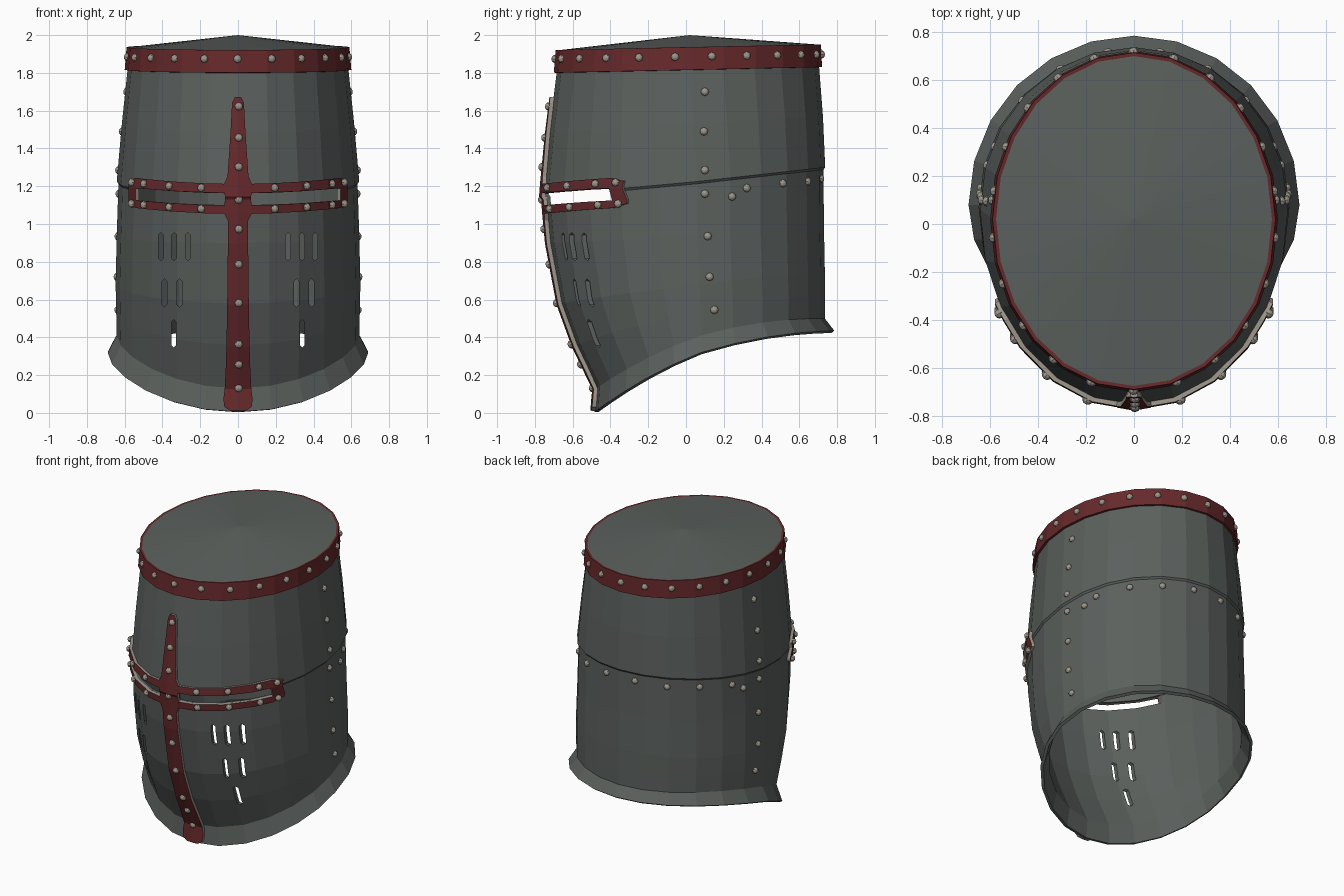
import bpy, bmesh
from math import sin, cos, radians
from mathutils import Vector, Matrix
from mathutils.bvhtree import BVHTree

if "Cube" in bpy.data.objects:
    bpy.data.objects.remove(bpy.data.objects["Cube"])


def material(name, rgb):
    m = bpy.data.materials.new(name)
    m.use_nodes = True
    m.diffuse_color = (*rgb, 1)
    m.node_tree.nodes["Principled BSDF"].inputs["Base Color"].default_value = (*rgb, 1)
    return m


steel = material("dark steel", (0.105, 0.118, 0.11))
red = material("dark red", (0.135, 0.022, 0.024))
pale = material("pale metal", (0.34, 0.31, 0.26))


def make_object(name, bm, *mats):
    mesh = bpy.data.meshes.new(name)
    bm.to_mesh(mesh)
    obj = bpy.data.objects.new(name, mesh)
    bpy.context.collection.objects.link(obj)
    for m in mats:
        mesh.materials.append(m)
    return obj


def solidify(obj, thickness, offset, rim=0):
    mod = obj.modifiers.new("thickness", "SOLIDIFY")
    mod.thickness, mod.offset, mod.material_offset_rim = thickness, offset, rim


def bake(obj):
    bpy.context.view_layer.update()
    graph = bpy.context.evaluated_depsgraph_get()
    mesh = bpy.data.meshes.new_from_object(obj.evaluated_get(graph))
    obj.modifiers.clear()
    obj.data = mesh


# Helmet cross-sections: half width, front y, back y, centre y, then z at front, side, back
SIDES = 24
RINGS = [
    (.575, -.675, .70, .02, 1.92, 1.935, 1.95),
    (.585, -.685, .705, .02, 1.80, 1.815, 1.83),
    (.615, -.725, .725, .04, 1.48, 1.53, 1.57),
    (.642, -.757, .737, .06, 1.15, 1.225, 1.30),
    (.633, -.747, .728, .06, 1.138, 1.213, 1.288),
    (.642, -.725, .73, .06, .90, .94, 1.0),
    (.648, -.665, .735, .07, .58, .68, .75),
    (.645, -.585, .735, .08, .36, .54, .62),
    (.642, -.475, .735, .08, .13, .41, .50),
    (.69, -.485, .785, .08, .005, .32, .435),
]


def ring_points(rx, front, back, mid, zf, zs, zb):
    for i in range(SIDES):
        a = radians(360 * i / SIDES)
        c = -cos(a)
        y = mid + c * (back - mid if c > 0 else mid - front)
        yield rx * sin(a), y, zs + (zb - zf) / 2 * c + ((zf + zb) / 2 - zs) * c * c


def loft(bm, rings):
    loops = [[bm.verts.new(p) for p in ring_points(*r)] for r in rings]
    for up, low in zip(loops, loops[1:]):
        for j in range(SIDES):
            k = (j + 1) % SIDES
            bm.faces.new((low[j], low[k], up[k], up[j]))
    return loops


# Shell with a shallow conical lid
bm = bmesh.new()
loops = loft(bm, RINGS)
apex = bm.verts.new((0, .02, 2))
for j in range(SIDES):
    bm.faces.new((apex, loops[0][j], loops[0][(j + 1) % SIDES]))
bm.normal_update()
surface = BVHTree.FromBMesh(bm)
shell = make_object("helmet_shell", bm, steel)
solidify(shell, .02, -1)


def cast(origin, direction):
    hit, normal, *_ = surface.ray_cast(Vector(origin), Vector(direction).normalized())
    return hit, normal


def on_front(x, z):
    return cast((x, 0, z), (0, -1, 0))


# Eye slit and its frame heights: lower outer, lower inner, upper inner, upper outer
def frame_heights(x):
    t = (x / .57) ** 2
    return 1.055 + .035 * t, 1.10 + .03 * t, 1.162 + .032 * t, 1.21 + .038 * t


def cut_prism(bm, outline):
    near, far = [[bm.verts.new((x, y, z)) for x, z in outline] for y in (-1, -.1)]
    bm.faces.new(near)
    bm.faces.new(far[::-1])
    for i in range(len(outline)):
        k = (i + 1) % len(outline)
        bm.faces.new((near[i], far[i], far[k], near[k]))


# Openings: eye slits and breathing slots
BREATHS = [(.265, .88), (.338, .88), (.408, .88), (.31, .635), (.39, .635), (.34, .42)]
bm = bmesh.new()
for s in (-1, 1):
    xs = (.058, .2, .33, .465, .525)
    lower = [(s * x, frame_heights(x)[1]) for x in xs]
    upper = [(s * x, frame_heights(x)[2]) for x in xs]
    cut_prism(bm, lower + upper[::-1])
    for x, z in BREATHS:
        w, h = .013, .075
        half = [(-w, -h + w), (0, -h), (w, -h + w), (w, h - w), (0, h), (-w, h - w)]
        cut_prism(bm, [(s * x + dx, z + dz) for dx, dz in half])
bmesh.ops.recalc_face_normals(bm, faces=bm.faces)
cutter = make_object("opening_cutter", bm)
cutter.hide_render = True
mod = shell.modifiers.new("openings", "BOOLEAN")
mod.operation, mod.solver, mod.object = "DIFFERENCE", "EXACT", cutter
bake(shell)
bpy.data.objects.remove(cutter)

# Red band round the top
bm = bmesh.new()
loft(bm, RINGS[:2])
band = make_object("top_band", bm, red)
solidify(band, .015, 1)
bake(band)


def plate(bm, rows, keep=lambda i, j: True):
    grid = [[bm.verts.new(on_front(x, z)[0]) for x, z in row] for row in rows]
    for i, (a, b) in enumerate(zip(grid, grid[1:])):
        for j in range(len(a) - 1):
            if keep(i, j):
                bm.faces.new((a[j], a[j + 1], b[j + 1], b[j]))
    bmesh.ops.delete(bm, geom=[v for v in bm.verts if not v.link_faces], context="VERTS")


# Upright of the cross: height and half width
UPRIGHT = [(.01, .04), (.03, .07), (.07, .075), (.13, .068), (.25, .062), (.36, .058), (.58, .054),
           (.9, .05), (1.02, .05), (1.06, .07), (1.138, .066), (1.15, .066), (1.21, .07),
           (1.25, .052), (1.48, .036), (1.64, .028), (1.67, .012)]
bm = bmesh.new()
plate(bm, [[(-w, z), (0, z), (w, z)] for z, w in UPRIGHT])
upright = make_object("cross_upright", bm, red, pale)
solidify(upright, .022, 1, 1)
bake(upright)

# Arms of the cross, framing the eye slits
xs = (.04, .168, .325, .46, .525, .562)
for s, side in ((-1, "right"), (1, "left")):
    columns = []
    for x in xs:
        zs = list(frame_heights(x))
        if x == xs[-1]:
            zs[0] += .02
            zs[3] -= .02
        columns.append([(s * x, z) for z in zs])
    columns = columns[::s]
    end = len(xs) - 2 if s > 0 else 0
    bm = bmesh.new()
    plate(bm, list(zip(*columns)), lambda i, j: i != 1 or j == end)
    arm = make_object(side + "_cross_arm", bm, red, pale)
    solidify(arm, .02, 1, 1)
    bake(arm)


def rivets(name, hits, lift=0):
    bm = bmesh.new()
    for p, n in hits:
        turn = n.to_track_quat("Z", "Y").to_matrix().to_4x4()
        place = Matrix.Translation(p + n * lift) @ turn @ Matrix.Diagonal((1, 1, .85, 1))
        bmesh.ops.create_uvsphere(bm, u_segments=8, v_segments=6, radius=.022, matrix=place)
    make_object(name, bm, pale)


def radial(degrees, z, spread=.75):
    a = radians(degrees)
    return cast((0, .04, z), (.64 * sin(a), -spread * cos(a), 0))


# Rivets on band, cross, side joints and rear seam
rivets("band_rivets", [radial(360 * i / 22, 1.885 - .012 * cos(radians(360 * i / 22)))
                       for i in range(22)], .015)
cross = [on_front(0.001, z) for z in (.13, .265, .37, .585, .79, .975, 1.14, 1.30, 1.455, 1.62)]
for x in (.185, .35, .48, .545):
    a, b, c, d = frame_heights(x)
    cross += [on_front(s * x, z) for s in (-1, 1) for z in ((a + b) / 2, (c + d) / 2)]
rivets("cross_rivets", cross, .021)
SIDE = [(.1, 1.70), (.095, 1.49), (.1, 1.285), (.1, 1.16), (.115, .935), (.125, .72), (.15, .545)]
rivets("side_rivets", [cast((0, y, z), (s, 0, 0)) for y, z in SIDE for s in (-1, 1)])
SEAM = [(107, 1.145), (66, 1.19), (47, 1.215), (29, 1.225), (10, 1.24)]
rivets("seam_rivets", [radial(s * (a if a > 90 else 180 - a), z, .7)
                       for a, z in SEAM for s in (-1, 1)])
